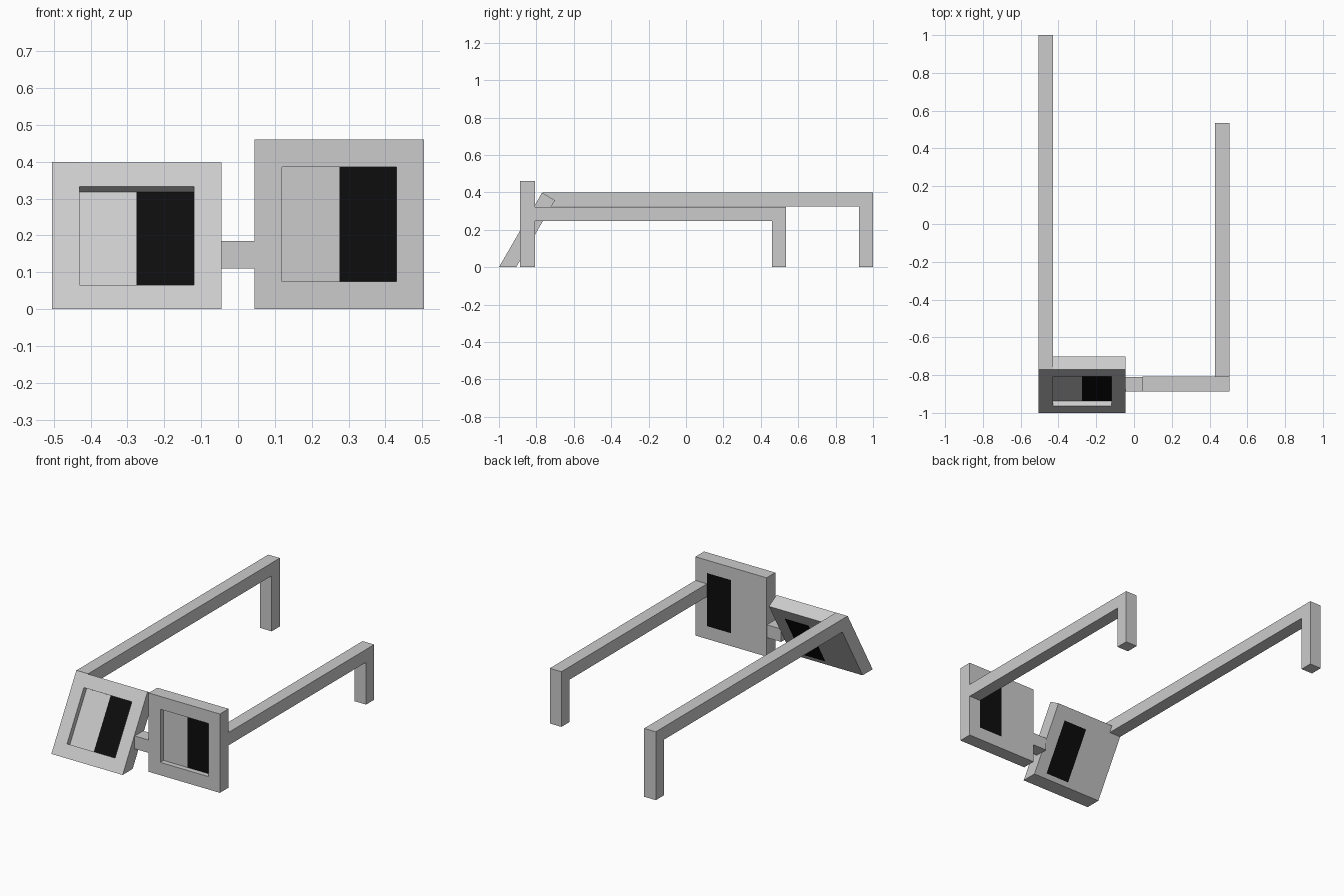
import bpy, bmesh
from math import sin, cos, tan, radians

if "Cube" in bpy.data.objects:
    bpy.data.objects.remove(bpy.data.objects["Cube"])

black = bpy.data.materials.new("black_lens")
black.diffuse_color = (0.004, 0.004, 0.004, 1)
black.use_nodes = True
black.node_tree.nodes["Principled BSDF"].inputs["Base Color"].default_value = black.diffuse_color
grey = bpy.data.materials.new("grey_frame")
grey.diffuse_color = (0.8, 0.8, 0.8, 1)
grey.use_nodes = True
grey.node_tree.nodes["Principled BSDF"].inputs["Base Color"].default_value = grey.diffuse_color

THICK, DEPTH = 0.08, 0.03
U = [0, 0.075, 0.23, 0.385, 0.46]
V = [0, 0.075, 0.385, 0.46]


def finish(name, bm, mats=()):
    bmesh.ops.recalc_face_normals(bm, faces=bm.faces)
    me = bpy.data.meshes.new(name)
    bm.to_mesh(me)
    bm.free()
    for m in mats:
        me.materials.append(m)
    ob = bpy.data.objects.new(name, me)
    bpy.context.collection.objects.link(ob)
    return ob


def lens_frame(name, x0, y0, tilt):
    """Square rim with a recessed pane, half of it black; foot cut flat on z = 0."""
    bm = bmesh.new()
    cache = {}

    def vert(i, j, d):
        if (i, j, d) not in cache:
            v = max(V[j], d * tan(tilt))
            cache[i, j, d] = bm.verts.new((x0 + U[i],
                                           y0 + v * sin(tilt) + d * cos(tilt),
                                           v * cos(tilt) - d * sin(tilt)))
        return cache[i, j, d]

    def wall(a, b, d0, d1):
        bm.faces.new([vert(*a, d0), vert(*b, d0), vert(*b, d1), vert(*a, d1)])

    # front, recessed pane and back
    for i in range(4):
        for j in range(3):
            pane = j == 1 and i in (1, 2)
            for d in (DEPTH if pane else 0, THICK):
                f = bm.faces.new([vert(i, j, d), vert(i + 1, j, d),
                                  vert(i + 1, j + 1, d), vert(i, j + 1, d)])
                f.material_index = int(pane and i == 2)
    # outer sides and recess sides
    for i0, i1, j0, j1, d in ((0, 4, 0, 3, THICK), (1, 3, 1, 2, DEPTH)):
        for i in range(i0, i1):
            for j in (j0, j1):
                wall((i, j), (i + 1, j), 0, d)
        for j in range(j0, j1):
            for i in (i0, i1):
                wall((i, j), (i, j + 1), 0, d)
    finish(name, bm, (grey, black))


def extrude_x(name, profile, x0, x1):
    """Solid from a y-z outline."""
    bm = bmesh.new()
    face = bm.faces.new([bm.verts.new((x0, y, z)) for y, z in profile])
    ext = bmesh.ops.extrude_face_region(bm, geom=[face], use_keep_orig=True)
    moved = [e for e in ext["geom"] if isinstance(e, bmesh.types.BMVert)]
    bmesh.ops.translate(bm, vec=(x1 - x0, 0, 0), verts=moved)
    finish(name, bm)


def temple(name, x0, y0, y1, top):
    """Straight arm with a square hook reaching the ground."""
    t = 0.075
    extrude_x(name, [(y0, top), (y1, top), (y1, 0), (y1 - t, 0),
                     (y1 - t, top - t), (y0, top - t)], x0, x0 + t)


# rims
lens_frame("upright_rim", 0.045, -0.888, 0)
lens_frame("tilted_rim", -0.505, -1.0, radians(30))

# arms
temple("short_temple", 0.43, -0.808, 0.535, 0.322)
temple("long_temple", -0.505, -0.768, 1.0, 0.399)

# nose bridge
extrude_x("bridge", [(-0.888, 0.11), (-0.81, 0.11), (-0.81, 0.185), (-0.888, 0.185)],
          -0.047, 0.046)
